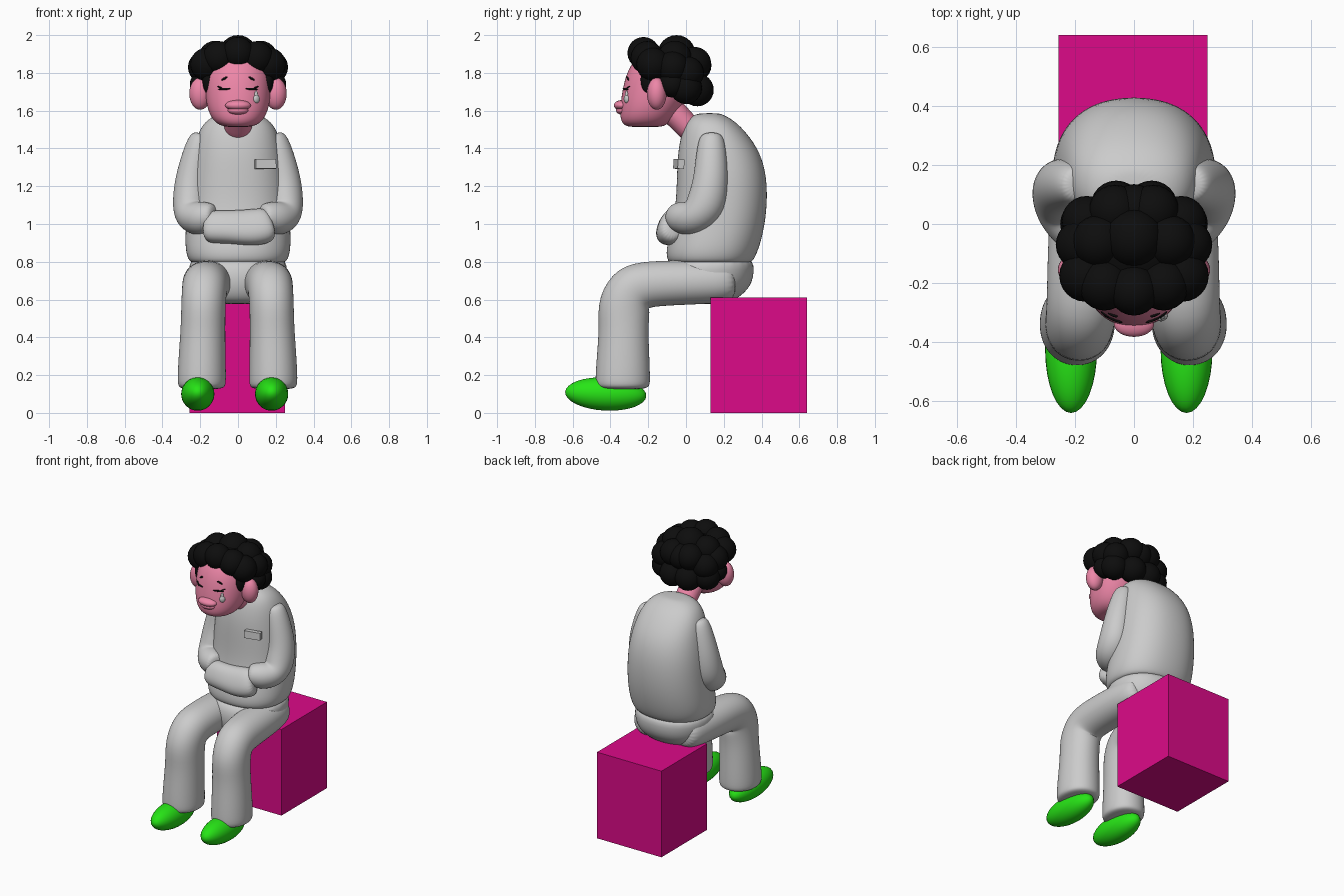
import bpy, bmesh, math
from mathutils import Vector, Euler
from mathutils.bvhtree import BVHTree


def material(name, rgb):
    m = bpy.data.materials.new(name)
    m.diffuse_color = (*rgb, 1)
    return m


SKIN = material("skin", (0.85, 0.24, 0.39))
BLACK = material("black", (0.004, 0.004, 0.004))
GREEN = material("green", (0.02, 0.78, 0.008))
MAGENTA = material("magenta", (0.72, 0.003, 0.25))


def finish(name, bm, mat=None, smooth=True, subsurf=0):
    bmesh.ops.recalc_face_normals(bm, faces=bm.faces[:])
    me = bpy.data.meshes.new(name)
    for f in bm.faces:
        f.smooth = smooth
    bm.to_mesh(me)
    bm.free()
    ob = bpy.data.objects.new(name, me)
    bpy.context.collection.objects.link(ob)
    if mat:
        me.materials.append(mat)
    if subsurf:
        s = ob.modifiers.new("smooth", "SUBSURF")
        s.levels = s.render_levels = subsurf
    return ob


def loft(name, rings, mat=None, flat=False, power=2.0, n=24, u=(1, 0, 0)):
    """Skin rings (x, y, z, ru, rv); flat keeps every ring horizontal."""
    bm = bmesh.new()
    pts = [Vector(r[:3]) for r in rings]
    u, loops = Vector(u), []
    for i, r in enumerate(rings):
        t = Vector((0, 0, 1)) if flat else (
            pts[min(i + 1, len(pts) - 1)] - pts[max(i - 1, 0)]).normalized()
        u = (u - t * u.dot(t)).normalized()
        v = t.cross(u)
        loop = []
        for k in range(n):
            c, s = math.cos(math.tau * k / n), math.sin(math.tau * k / n)
            a = math.copysign(abs(c) ** (2 / power), c)
            b = math.copysign(abs(s) ** (2 / power), s)
            loop.append(bm.verts.new(pts[i] + u * a * r[3] + v * b * r[4]))
        loops.append(loop)
    for a, b in zip(loops, loops[1:]):
        for k in range(n):
            bm.faces.new((a[k], a[(k + 1) % n], b[(k + 1) % n], b[k]))
    bm.faces.new(loops[0])
    bm.faces.new(loops[-1])
    return finish(name, bm, mat, subsurf=2)


def blob(name, loc, size, mat=None, rot=(0, 0, 0), seg=32):
    bm = bmesh.new()
    bmesh.ops.create_uvsphere(bm, u_segments=seg, v_segments=seg // 2, radius=1)
    ob = finish(name, bm, mat)
    ob.location, ob.scale, ob.rotation_euler = loc, size, rot
    return ob


def box(name, loc, size, mat=None, rot=(0, 0, 0)):
    bm = bmesh.new()
    bmesh.ops.create_cube(bm, size=1)
    ob = finish(name, bm, mat, smooth=False)
    ob.location, ob.scale, ob.rotation_euler = loc, size, rot
    return ob


def section(z, front, back, rx):
    return (0, (front + back) / 2, z, rx, (back - front) / 2)


# Block seat
box("block_seat", (-0.003, 0.385, 0.305), (0.505, 0.51, 0.61), MAGENTA)

# Shirt body with rounded back and hem
loft("shirt", [section(*s) for s in (
    (0.79, -0.07, 0.33, 0.23), (0.80, -0.10, 0.355, 0.262), (0.86, -0.11, 0.385, 0.282),
    (0.97, -0.08, 0.415, 0.28), (1.10, -0.055, 0.432, 0.272), (1.25, -0.05, 0.43, 0.262),
    (1.38, -0.045, 0.395, 0.24), (1.48, -0.025, 0.325, 0.215), (1.545, 0.0, 0.26, 0.175),
    (1.578, 0.04, 0.20, 0.115), (1.587, 0.08, 0.17, 0.06))], flat=True, power=2.25)
pocket = box("chest_pocket", (0.145, -0.038, 1.317), (0.11, 0.035, 0.05), None,
             (-0.06, 0.0, 0.22))

# Trousers: pelvis and bent legs
loft("trouser_seat", [section(*s) for s in (
    (0.575, -0.05, 0.20, 0.15), (0.60, -0.10, 0.27, 0.21), (0.67, -0.13, 0.35, 0.25),
    (0.76, -0.13, 0.365, 0.265), (0.84, -0.08, 0.35, 0.25))], flat=True, power=2.2)
for side, s, shift in (("right", 1, 0), ("left", -1, -0.005)):
    leg = [(0.13, 0.26, 0.70, 0.09, 0.09), (0.14, 0.20, 0.695, 0.125, 0.115),
           (0.155, 0.0, 0.69, 0.13, 0.118), (0.165, -0.18, 0.685, 0.125, 0.122),
           (0.172, -0.285, 0.665, 0.12, 0.14), (0.178, -0.33, 0.58, 0.118, 0.145),
           (0.18, -0.33, 0.46, 0.118, 0.13), (0.185, -0.333, 0.30, 0.125, 0.14),
           (0.187, -0.335, 0.17, 0.13, 0.147), (0.187, -0.335, 0.135, 0.125, 0.142),
           (0.187, -0.335, 0.125, 0.09, 0.10)]
    loft(side + "_trouser_leg", [(s * p[0] + shift, *p[1:]) for p in leg], power=2.1)

    # Sleeve: shoulder, elbow, forearm folded to the front
    arm = [(0.19, 0.135, 1.48, 0.04, 0.045), (0.20, 0.135, 1.45, 0.065, 0.07),
           (0.225, 0.135, 1.34, 0.08, 0.085), (0.25, 0.13, 1.21, 0.09, 0.095),
           (0.252, 0.105, 1.09, 0.098, 0.11), (0.235, 0.045, 1.03, 0.098, 0.095),
           (0.195, -0.015, 1.03, 0.09, 0.09), (0.15, -0.045, 1.04, 0.075, 0.075),
           (0.12, -0.06, 1.04, 0.06, 0.06)]
    loft(side + "_sleeve", [(s * p[0], *p[1:]) for p in arm])

    # Shoe, ear
    blob(side + "_shoe", (0.178 if s > 0 else -0.213, -0.425, 0.10), (0.088, 0.215, 0.088),
         GREEN, (-0.05, 0, 0))
    blob(side + "_ear", (s * 0.20, -0.155, 1.69), (0.058, 0.052, 0.085), SKIN)

# Joined cuffs across the belly
loft("joined_cuffs", [(-0.175, -0.055, 0.985, 0.05, 0.065), (-0.15, -0.065, 0.985, 0.07, 0.09),
                      (-0.05, -0.085, 0.985, 0.066, 0.088), (0.06, -0.085, 0.98, 0.066, 0.10),
                      (0.15, -0.07, 0.99, 0.075, 0.10), (0.18, -0.06, 1.0, 0.05, 0.07)],
     u=(0, 1, -0.4), power=2.3)

# Neck and head
loft("neck", [(0, 0.06, 1.46, 0.075, 0.07), (0, -0.02, 1.545, 0.075, 0.065),
              (0, -0.13, 1.66, 0.085, 0.08)], SKIN)
head = loft("head", [section(*s) for s in (
    (1.513, -0.29, -0.14, 0.05), (1.52, -0.325, -0.11, 0.095), (1.55, -0.35, -0.07, 0.137),
    (1.62, -0.35, -0.02, 0.168), (1.72, -0.337, 0.03, 0.178), (1.82, -0.31, 0.05, 0.175),
    (1.90, -0.25, 0.02, 0.13), (1.93, -0.18, -0.03, 0.06))], SKIN, flat=True, power=2.15)
blob("upper_lip", (0, -0.338, 1.628), (0.068, 0.044, 0.028), SKIN)
blob("lower_lip", (0, -0.335, 1.602), (0.055, 0.036, 0.024), SKIN)

# Face details laid on the head surface
tree = BVHTree.FromObject(head, bpy.context.evaluated_depsgraph_get())


def on_face(name, x, z, size, tilt, mat=None):
    hit, nor = tree.ray_cast(Vector((x, -1, z)), Vector((0, 1, 0)))[:2]
    yaw = math.atan2(nor.x, -nor.y)
    return blob(name, hit, size, mat, Euler((0, tilt, yaw)), 16)


for s, side in ((1, "right"), (-1, "left")):
    on_face(side + "_closed_eye", s * 0.072, 1.715, (0.036, 0.006, 0.006), s * 0.05, BLACK)
    on_face(side + "_eyelash", s * 0.097, 1.724, (0.018, 0.006, 0.004), -s * 0.35, BLACK)
    on_face(side + "_eyebrow", s * 0.072, 1.77, (0.021, 0.006, 0.006), s * 0.5, BLACK)
on_face("tear", 0.098, 1.662, (0.019, 0.012, 0.022), 0)
on_face("tear_tip", 0.096, 1.68, (0.010, 0.009, 0.026), 0)

# Curly hair: a core with clustered balls
blob("hair_core", (0, -0.07, 1.83), (0.18, 0.17, 0.12), BLACK)
curls = [(0, -0.05, 1.90, 0.10), (0, -0.225, 1.905, 0.085), (0, 0.05, 1.84, 0.085)]
for s in (1, -1):
    curls += [(s * 0.10, -0.205, 1.88, 0.088), (s * 0.165, -0.175, 1.845, 0.088),
              (s * 0.18, -0.07, 1.83, 0.085), (s * 0.12, -0.06, 1.88, 0.09),
              (s * 0.065, 0.045, 1.85, 0.088), (s * 0.16, 0.01, 1.80, 0.085),
              (s * 0.06, 0.06, 1.71, 0.087), (s * 0.165, 0.0, 1.72, 0.085),
              (s * 0.185, -0.075, 1.74, 0.07)]
for i, (x, y, z, r) in enumerate(curls):
    blob(f"hair_curl_{i + 1}", (x, y, z), (r, r, r), BLACK, seg=24)
for s, side in ((1, "right"), (-1, "left")):
    blob(side + "_sideburn", (s * 0.158, -0.2, 1.765), (0.03, 0.04, 0.075), BLACK)
